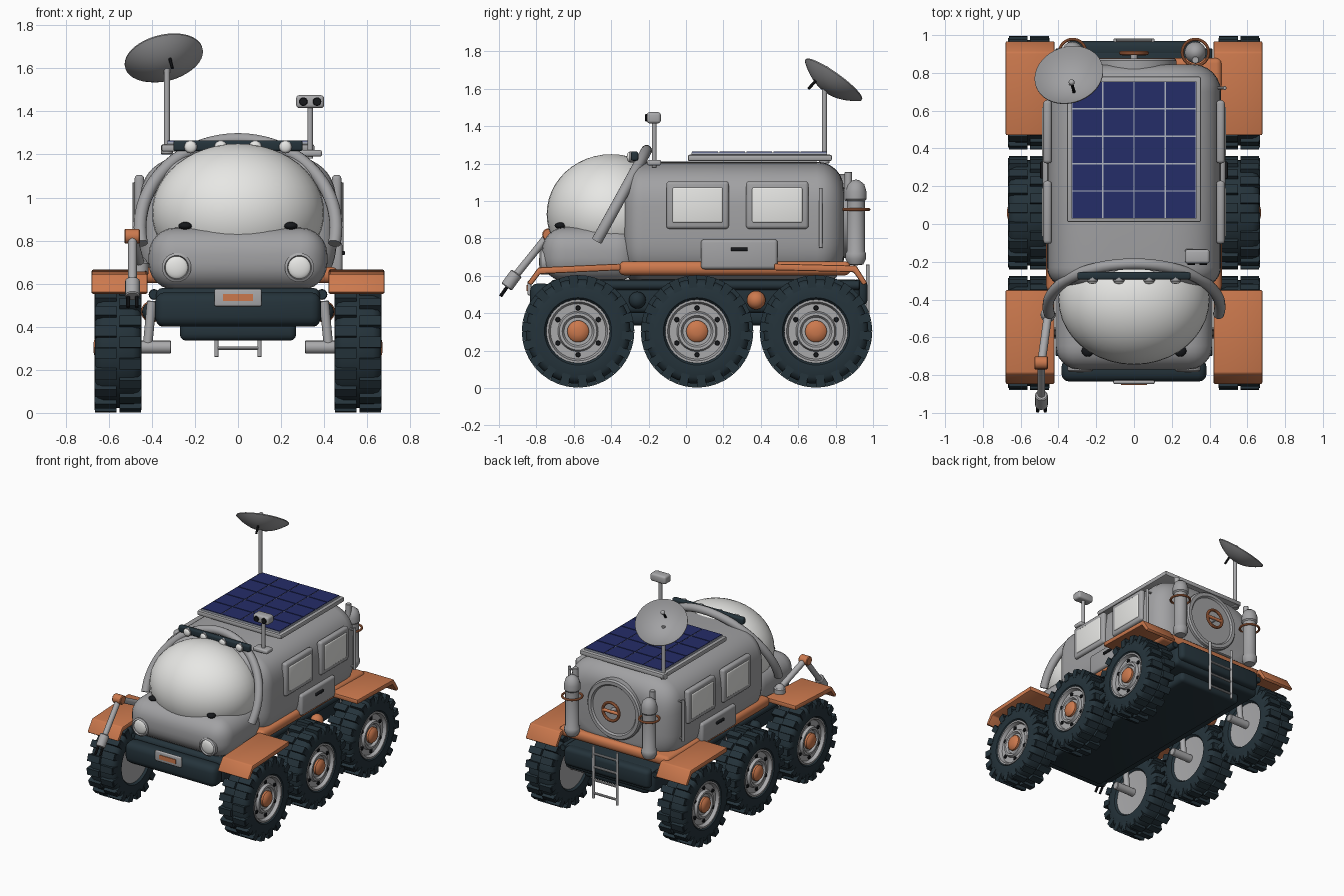
import bpy, bmesh
from math import pi, sin, cos, radians
from mathutils import Vector, Matrix

default_cube = bpy.data.objects.get("Cube")
if default_cube:
    bpy.data.objects.remove(default_cube, do_unlink=True)


def material(name, red, green, blue):
    mat = bpy.data.materials.new(name)
    mat.use_nodes = True
    colour = (red, green, blue, 1)
    mat.diffuse_color = colour
    mat.node_tree.nodes["Principled BSDF"].inputs["Base Color"].default_value = colour
    return mat


hull = material("hull grey", .36, .36, .37)
metal = material("light metal", .40, .40, .41)
glass = material("pale glass", .80, .80, .78)
orange = material("orange paint", .60, .19, .075)
dark = material("dark rubber", .018, .033, .043)
black = material("black trim", .008, .009, .011)
blue = material("solar blue", .018, .026, .14)
grid = material("solar grid", .42, .45, .52)


def add(name, bm, mat, matrix=Matrix(), angle=35):
    bmesh.ops.recalc_face_normals(bm, faces=bm.faces)
    mesh = bpy.data.meshes.new(name)
    bm.to_mesh(mesh)
    bm.free()
    mesh.transform(matrix)
    mesh.materials.append(mat)
    mesh.shade_smooth()
    mesh.set_sharp_from_angle(angle=radians(angle))
    obj = bpy.data.objects.new(name, mesh)
    bpy.context.collection.objects.link(obj)
    return obj


def box(name, mat, centre, size, bevel=0.0, segments=3, turn=Matrix()):
    bm = bmesh.new()
    bmesh.ops.create_cube(bm, size=1, matrix=Matrix.Diagonal((*size, 1)))
    if bevel:
        bmesh.ops.bevel(bm, geom=bm.edges[:], offset=bevel, segments=segments,
                        profile=.5, affect='EDGES')
    return add(name, bm, mat, Matrix.Translation(centre) @ turn)


def lathe(name, mat, profile, centre, axis=(0, 0, 1), steps=32):
    # profile holds (radius, height along the axis)
    bm = bmesh.new()
    verts = [bm.verts.new((r, 0, h)) for r, h in profile]
    edges = [bm.edges.new(pair) for pair in zip(verts, verts[1:])]
    bmesh.ops.spin(bm, geom=verts + edges, cent=(0, 0, 0), axis=(0, 0, 1),
                   angle=2 * pi, steps=steps)
    bmesh.ops.remove_doubles(bm, verts=bm.verts, dist=.0002)
    turn = Vector(axis).to_track_quat('Z', 'Y').to_matrix().to_4x4()
    return add(name, bm, mat, Matrix.Translation(centre) @ turn)


def rod(name, mat, start, end, r, steps=16):
    span = Vector(end) - Vector(start)
    length, c = span.length, r * .15
    profile = [(0, 0), (r - c, 0), (r, c), (r, length - c), (r - c, length), (0, length)]
    return lathe(name, mat, profile, start, span, steps)


def ball(name, mat, centre, radii):
    bm = bmesh.new()
    bmesh.ops.create_uvsphere(bm, u_segments=40, v_segments=24, radius=1)
    return add(name, bm, mat, Matrix.Translation(centre) @ Matrix.Diagonal((*radii, 1)))


def ring(name, mat, centre, axis, radius, thick):
    profile = [(radius + thick * cos(a * pi / 5), thick * sin(a * pi / 5)) for a in range(11)]
    return lathe(name, mat, profile, centre, axis)


def tube(name, mat, points, r):
    curve = bpy.data.curves.new(name, 'CURVE')
    curve.dimensions, curve.bevel_depth, curve.use_fill_caps = '3D', r, True
    spline = curve.splines.new('POLY')
    spline.points.add(len(points) - 1)
    for point, co in zip(spline.points, points):
        point.co = (*co, 1)
    temp = bpy.data.objects.new(name, curve)
    bm = bmesh.new()
    bm.from_mesh(bpy.data.meshes.new_from_object(temp))
    bpy.data.objects.remove(temp)
    return add(name, bm, mat)


def prism(name, mat, outline, x, width, bevel):
    # outline holds (y, z), extruded along x
    bm = bmesh.new()
    face = bm.faces.new([bm.verts.new((x - width / 2, y, z)) for y, z in outline])
    out = bmesh.ops.extrude_face_region(bm, geom=[face])["geom"]
    bmesh.ops.translate(bm, vec=(width, 0, 0),
                        verts=[g for g in out if isinstance(g, bmesh.types.BMVert)])
    bmesh.ops.bevel(bm, geom=bm.edges[:], offset=bevel, segments=2, profile=.5, affect='EDGES')
    return add(name, bm, mat)


# Cabin: rounded cross-section lofted front to back
def cabin():
    bm, rings, count = bmesh.new(), [], 64
    arc = [i * pi / 12 for i in range(7)]
    stations = [(-.23 - .10 * cos(a), .10 * (1 - sin(a))) for a in arc]
    stations += [(.70 + .145 * sin(a), .145 * (1 - cos(a))) for a in arc]
    for y, inset in stations:
        loop = []
        for i in range(count):
            c, s = cos(2 * pi * i / count), sin(2 * pi * i / count)
            x = abs(c) ** .57 * (1 if c > 0 else -1) * (.46 - inset)
            z = abs(s) ** .57 * (1 if s > 0 else -1) * (.33 - inset)
            loop.append(bm.verts.new((x, y, .88 + z)))
        rings.append(loop)
    for a, b in zip(rings, rings[1:]):
        for i in range(count):
            j = (i + 1) % count
            bm.faces.new((a[i], a[j], b[j], b[i]))
    bm.faces.new(rings[0])
    bm.faces.new(rings[-1])
    add("cabin", bm, hull)


cabin()
box("nose", hull, (0, -.51, .715), (.83, .52, .29), .125, 6)
ball("canopy", glass, (0, -.40, .93), (.40, .345, .32))
arch = []
for i in range(41):
    t = -.18 + (pi + .36) * i / 40
    z = .86 + .41 * sin(t)
    arch.append((.455 * cos(t), -.475 + (z - .79) * .55, z))
tube("roll_bar", hull, arch, .03)
box("deck", orange, (0, .26, .64), (.93, 1.24, .075), .03)

# Chassis and bumpers
box("chassis", dark, (0, .10, .49), (.76, 1.66, .18), .03)
box("belly_plate", dark, (0, .08, .38), (.54, 1.56, .09), .03)
box("front_bumper", dark, (0, -.775, .48), (.77, .12, .16), .045)
box("rear_bumper", dark, (0, .925, .51), (.72, .09, .14), .03)
box("front_plate", metal, (0, -.837, .535), (.22, .02, .08), .008)
box("front_plate_bar", orange, (0, -.848, .535), (.14, .008, .032))


# Wheels
def wheel(side, y):
    centre, axis = Vector((side * .557, y, .303)), (side, 0, 0)
    half = [(.165, .085), (.18, .105), (.245, .108), (.268, .095), (.28, .07)]
    tyre = half + [(r, -h) for r, h in reversed(half)] + half[:1]
    lathe("tyre", dark, tyre, centre, axis, 48)
    bm = bmesh.new()
    for k in range(18):
        for end in (1, -1):
            spin = Matrix.Rotation((k + .25 * end) * pi / 9, 4, 'X')
            for h, r, size in ((.056, .286, (.1, .05, .028)), (.1, .262, (.02, .045, .055))):
                place = Matrix.Translation((end * h, 0, r))
                bmesh.ops.create_cube(bm, size=1, matrix=spin @ place @ Matrix.Diagonal((*size, 1)))
    add("tyre_lugs", bm, dark, Matrix.Translation(centre))
    lathe("rim", metal, [(0, .08), (.075, .08), (.085, .095), (.1, .095), (.108, .075),
                         (.148, .075), (.158, .1), (.17, .1), (.17, -.09), (0, -.08)], centre, axis)
    lathe("hub_cap", orange, [(.058, .07), (.058, .095), (.045, .108), (.02, .114), (0, .115)],
          centre, axis)
    for k in range(6):
        a = k * pi / 3 + pi / 6
        spot = centre + Vector((side * .07, .125 * cos(a), .125 * sin(a)))
        rod("wheel_bolt", black, spot, spot + Vector((side * .015, 0, 0)), .014, 8)
    rod("axle", metal, (side * .31, y, .305), (side * .49, y, .305), .03)
    rod("suspension_strut", metal, (side * .42, y, .31), (side * .40, y, .52), .022)


for side in (1, -1):
    for y in (-.577, .059, .695):
        wheel(side, y)
    # Fenders and underside tanks
    prism("front_fender", orange, [(-.85, .56), (-.79, .645), (-.35, .665), (-.35, .63),
                                   (-.78, .61), (-.825, .55)], side * .55, .26, .008)
    prism("rear_fender", orange, [(.97, .56), (.91, .655), (.47, .665), (.47, .63),
                                  (.895, .62), (.945, .55)], side * .55, .26, .008)
    ball("side_tank", orange, (side * .40, .375, .47), (.05, .05, .05))
    ball("side_damper", dark, (side * .40, -.26, .47), (.045, .045, .045))
    rod("side_rail", dark, (side * .39, -.70, .55), (side * .39, .93, .55), .025)
    # Windows, lockers and handrails
    for y in (.062, .488):
        box("window_frame", hull, (side * .458, y, .978), (.045, .335, .255), .018)
        box("window_glass", glass, (side * .474, y, .978), (.024, .27, .19), .01)
    box("locker", hull, (side * .455, .285, .715), (.06, .41, .16), .018)
    box("locker_handle", black, (side * .488, .285, .742), (.018, .09, .02), .006)
    rod("handrail", metal, (side * .48, .72, .75), (side * .48, .72, 1.07), .01)
    for z in (.77, 1.05):
        rod("handrail_mount", metal, (side * .40, .72, z), (side * .48, .72, z), .007, 8)
    # Headlights and wiper pods
    lathe("headlight_rim", metal, [(0, 0), (.068, 0), (.068, .05), (.056, .058), (.052, .045),
                                   (0, .045)], (side * .285, -.725, .675), (0, -1, 0))
    ball("headlight", glass, (side * .285, -.768, .675), (.053, .018, .053))
    ball("wiper_pod", black, (side * .245, -.672, .868), (.032, .03, .018))
    # Rear gas tanks
    x, y = side * .325, .908
    lathe("rear_tank", hull, [(0, .655), (.04, .66), (.055, .69), (.055, .72), (.048, .73), (.048, 1.0),
                              (.057, 1.01), (.057, 1.05), (.045, 1.09), (.02, 1.11), (0, 1.115)], (x, y, 0))
    rod("tank_valve", metal, (x, y - .04, 1.0), (x, y - .04, 1.155), .02)
    ring("tank_strap", orange, (x, y, .955), (0, 0, 1), .07, .008)
    rod("ladder_rail", metal, (side * .1, .972, .26), (side * .1, .972, .66), .01)

# Rear hatch and ladder
lathe("rear_hatch", hull, [(0, .03), (.18, .03), (.19, .042), (.215, .042), (.225, .03), (.225, -.04)],
      (0, .835, .92), (0, 1, 0), 48)
ring("hatch_wheel", orange, (0, .905, .92), (0, 1, 0), .068, .011)
rod("hatch_wheel_bar", orange, (-.065, .905, .92), (.065, .905, .92), .012)
rod("hatch_spindle", metal, (0, .85, .92), (0, .908, .92), .018)
for i in range(4):
    z = .30 + .1 * i
    rod("ladder_rung", metal, (-.1, .972, z), (.1, .972, z), .009, 10)

# Solar panel
box("solar_frame", metal, (0, .395, 1.23), (.71, .77, .035), .01, 2)
box("solar_backing", grid, (0, .392, 1.25), (.66, .725, .02))
for col in range(4):
    for row in range(5):
        box("solar_cell", blue, ((col - 1.5) * .165, .392 + (row - 2) * .145, 1.26), (.158, .138, .008))

# Light bar
box("light_bar", dark, (0, -.275, 1.24), (.60, .04, .05), .012)
for x in (-.22, -.08, .08, .22):
    rod("roof_lamp", metal, (x, -.27, 1.235), (x, -.305, 1.235), .03)
    ball("roof_lamp_lens", glass, (x, -.305, 1.235), (.026, .012, .026))

# Camera mast
box("camera_base", metal, (.33, -.17, 1.205), (.12, .075, .03), .01)
rod("camera_mast", metal, (.335, -.17, 1.18), (.335, -.17, 1.43), .013)
box("camera_head", metal, (.335, -.172, 1.445), (.13, .075, .06), .015)
for x in (.303, .367):
    rod("camera_lens", black, (x, -.20, 1.445), (x, -.218, 1.445), .02)

# Dish antenna
rod("dish_mast", metal, (-.33, .74, 1.2), (-.33, .74, 1.60), .014)
rod("dish_mast_base", metal, (-.33, .74, 1.2), (-.33, .74, 1.245), .028)
facing = Vector((-.2, .57, .8)).normalized()
bowl = [(.185 * i / 10, .075 * (i / 10) ** 2) for i in range(11)]
bowl += [(r, h + .006) for r, h in reversed(bowl)]
lathe("dish", hull, bowl, Vector((-.345, .79, 1.65)) - facing * .08, facing, 40)
rod("dish_feed", black, (-.33, .745, 1.70), (-.305, .655, 1.60), .008, 8)
ball("dish_feed_tip", metal, (-.33, .75, 1.705), (.016, .016, .016))

# Robot arm
shoulder, elbow, wrist = (-.455, -.48, .69), (-.49, -.735, .82), (-.49, -.92, .59)
rod("arm_base", metal, (-.455, -.48, .64), (-.455, -.48, .70), .04)
ball("arm_shoulder", metal, shoulder, (.035, .035, .035))
rod("upper_arm", metal, shoulder, elbow, .022)
rod("arm_elbow", orange, (-.528, -.735, .82), (-.455, -.735, .82), .034)
rod("forearm", metal, elbow, wrist, .02)
rod("arm_wrist", metal, (-.49, -.905, .615), (-.49, -.96, .54), .034)
for x in (-.51, -.47):
    rod("gripper_finger", black, (x, -.95, .55), (x, -.992, .49), .009, 8)
